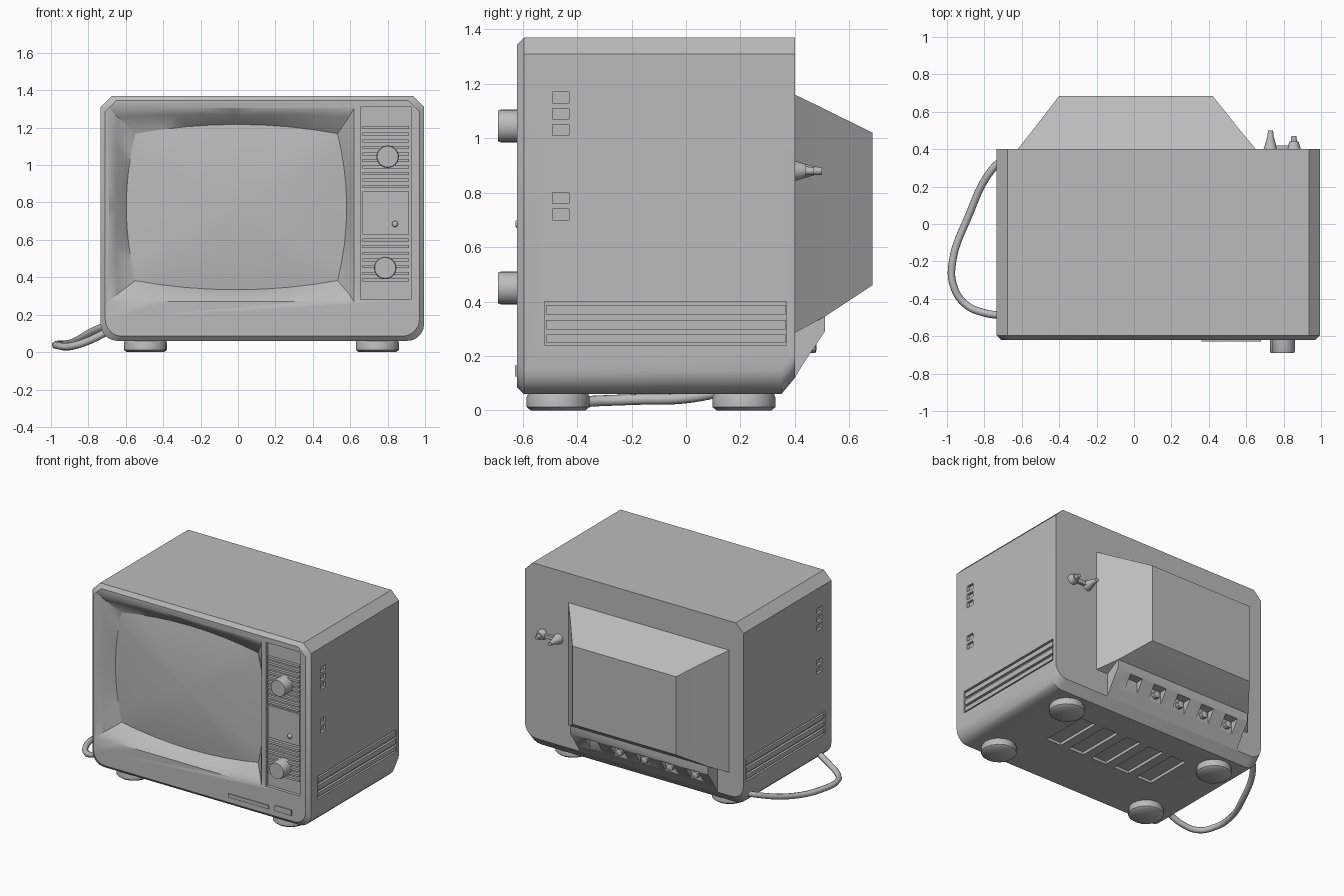
import bpy, bmesh, math
from mathutils import Vector

old = bpy.data.objects.get("Cube")
if old:
    bpy.data.objects.remove(old, do_unlink=True)

grey = bpy.data.materials.new("plain grey")
grey.use_nodes = True
grey.diffuse_color = (0.5, 0.5, 0.5, 1)
grey.node_tree.nodes["Principled BSDF"].inputs["Base Color"].default_value = (0.5, 0.5, 0.5, 1)


def finish(name, bm, angle=35):
    bmesh.ops.recalc_face_normals(bm, faces=bm.faces)
    mesh = bpy.data.meshes.new(name)
    bm.to_mesh(mesh)
    bm.free()
    ob = bpy.data.objects.new(name, mesh)
    bpy.context.collection.objects.link(ob)
    mesh.materials.append(grey)
    smooth(ob, angle)
    return ob


def smooth(ob, angle=35):
    bpy.ops.object.select_all(action='DESELECT')
    ob.select_set(True)
    bpy.context.view_layer.objects.active = ob
    bpy.ops.object.shade_smooth_by_angle(angle=math.radians(angle))


def loft(name, rings, angle=35):
    """Skin a list of equal-length point rings and cap both ends."""
    bm = bmesh.new()
    rows = [[bm.verts.new(p) for p in ring] for ring in rings]
    n = len(rows[0])
    for a, b in zip(rows, rows[1:]):
        for i in range(n):
            j = (i + 1) % n
            bm.faces.new((a[i], a[j], b[j], b[i]))
    bm.faces.new(rows[0])
    bm.faces.new(rows[-1])
    return finish(name, bm, angle)


def box(name, x, y, z):
    ring = lambda h: [(x[0], y[0], h), (x[1], y[0], h), (x[1], y[1], h), (x[0], y[1], h)]
    return loft(name, [ring(z[0]), ring(z[1])])


def lathe(name, centre, axis, profile, sides=24, angle=35):
    """Round part from (radius, distance along axis) pairs."""
    q = Vector(axis).to_track_quat('Z', 'Y')
    turn = [math.tau * i / sides for i in range(sides)]
    return loft(name, [[Vector(centre) + q @ Vector((r * math.cos(t), r * math.sin(t), h))
                        for t in turn] for r, h in profile], angle)


def cut(target, cutters):
    for c in cutters:
        c.hide_render = True
        m = target.modifiers.new("cut", 'BOOLEAN')
        m.operation, m.solver, m.object = 'DIFFERENCE', 'EXACT', c
        bpy.context.view_layer.objects.active = target
        bpy.ops.object.modifier_apply(modifier=m.name)
        bpy.data.objects.remove(c, do_unlink=True)
    smooth(target)


def case_ring(y, inset=0, lift=0):
    """Cabinet outline: chamfered top corners, rounded bottom corners."""
    x0, x1, z0, z1 = -0.735 + inset, 0.995 - inset, 0.06 + inset + lift, 1.37 - inset
    r, c = 0.09, 0.06
    arc = [(r * (1 - math.cos(a)), r * (1 - math.sin(a))) for a in (math.radians(18 * i) for i in range(6))]
    left = [(x0 + u, y, z0 + v) for u, v in arc]
    right = [(x1 - u, y, z0 + v) for u, v in reversed(arc)]
    top = [(x1, y, z1 - c), (x1 - c, y, z1), (x0 + c, y, z1), (x0, y, z1 - c)]
    return left + right + top


def barrel(y, x0, x1, z0, z1, bulge, n=8):
    """Rectangle with bowed sides."""
    cs = [(x0, z0), (x1, z0), (x1, z1), (x0, z1)]
    pts = []
    for k in range(4):
        (ax, az), (bx, bz) = cs[k], cs[(k + 1) % 4]
        for i in range(n):
            t = i / n
            b = bulge * 4 * t * (1 - t)
            pts.append((ax + (bx - ax) * t + (0, b, 0, -b)[k], y, az + (bz - az) * t + (-b, 0, b, 0)[k]))
    return pts


# Cabinet
cabinet = loft("cabinet", [case_ring(-0.62, 0.025), case_ring(-0.595), case_ring(0.35), case_ring(0.40, 0, 0.06)])

# Openings for the screen, control panel, side trim, side vents and underside
cutters = [loft("screen_cutter", [barrel(-0.66, -0.72, 0.64, 0.25, 1.33, 0.0),
                                  barrel(-0.62, -0.69, 0.62, 0.27, 1.305, 0.0),
                                  barrel(-0.595, -0.645, 0.595, 0.31, 1.26, 0.01),
                                  barrel(-0.53, -0.545, 0.53, 0.385, 1.165, 0.05)]),
           box("panel_cutter", (0.655, 0.925), (-0.7, -0.597), (0.28, 1.31))]
for s in (-1, 1):
    side = 0.13 + 0.865 * s
    span = (side - 0.018, side + 0.018)
    cutters.append(box("trim_cutter", span, (-0.52, 0.37), (0.24, 0.4)))
    for z in (1.15, 1.09, 1.03, 0.78, 0.72):
        cutters.append(box("vent_cutter", span, (-0.49, -0.43), (z - 0.02, z + 0.02)))
for i in range(5):
    x = -0.25 + 0.19 * i
    cutters.append(box("underside_cutter", (x - 0.06, x + 0.06), (-0.2, 0.15), (0.0, 0.08)))
cut(cabinet, cutters)

# Bulging screen glass
glass = []
for i in range(9):
    s = 1 - i / 8.2
    y = -0.532 - 0.035 * (1 - s * s)
    glass.append([(-0.007 + (x + 0.007) * s, y, 0.775 + (z - 0.775) * s)
                  for x, _, z in barrel(0, -0.55, 0.535, 0.38, 1.17, 0.052)])
loft("screen_glass", [[(x, -0.5, z) for x, _, z in glass[0]]] + glass)

# Control panel: ribs, middle plate, knobs and button
for low, high in ((0.885, 1.20), (0.385, 0.6)):
    count = round((high - low) / 0.031)
    for i in range(count):
        z = low + (high - low) * i / (count - 1)
        box("panel_rib", (0.665, 0.915), (-0.617, -0.59), (z - 0.008, z + 0.008))
box("panel_plate", (0.665, 0.915), (-0.61, -0.59), (0.63, 0.86))
for x, z in ((0.8, 1.045), (0.787, 0.45)):
    lathe("knob", (x, -0.59, z), (0, -1, 0), [(0.06, 0), (0.06, 0.09), (0.056, 0.1)], 24, 60)
lathe("small_button", (0.84, -0.6, 0.685), (0, -1, 0), [(0.017, 0), (0.017, 0.02), (0.01, 0.027)], 12, 60)

# Front trim strip and blank badge
box("front_strip", (0.36, 0.68), (-0.628, -0.61), (0.125, 0.15))
box("badge", (0.73, 0.86), (-0.628, -0.61), (0.125, 0.165))

# Side trim bars and vent slats
for s in (-1, 1):
    side = 0.13 + 0.865 * s
    for z, h in ((0.37, 0.017), (0.315, 0.018), (0.265, 0.015)):
        box("side_trim_bar", sorted((side - 0.03 * s, side - 0.002 * s)), (-0.515, 0.365), (z - h, z + h))

# Tapering rear housing
def rear_ring(y, x0, x1, z0, z1):
    return [(x0, y, z0), (x1, y, z0), (x1, y, z1), (x0, y, z1)]

loft("rear_housing", [rear_ring(0.39, -0.63, 0.66, 0.28, 1.165), rear_ring(0.51, -0.535, 0.56, 0.345, 1.107),
                      rear_ring(0.685, -0.4, 0.42, 0.46, 1.02)])

# Socket shelf below the rear housing
shelf = [(0.38, 0.12), (0.40, 0.12), (0.43, 0.17), (0.51, 0.29), (0.51, 0.36), (0.38, 0.40)]
rear_shelf = loft("socket_shelf", [[(x, y, z) for y, z in shelf] for x in (-0.53, 0.56)])
cut(rear_shelf, [box("socket_cutter", (x - 0.05, x + 0.05), (0.445, 0.6), (0.19, 0.28))
                 for x in (-0.4, -0.2, 0.0, 0.2, 0.4)])
for x in (-0.4, -0.2, 0.0, 0.2):
    lathe("socket", (x, 0.43, 0.235), (0, 1, 0), [(0.025, 0), (0.025, 0.045), (0.012, 0.05)], 10)

# Aerial terminals
for x, tip in ((0.73, 0.1), (0.855, 0.07)):
    lathe("aerial_terminal", (x, 0.39, 0.88), (0, 1, 0),
          [(0.04, 0), (0.034, 0.02), (0.025, 0.05), (0.016, tip - 0.02), (0.014, tip + 0.01)], 12, 60)
box("terminal_bridge", (0.73, 0.855), (0.39, 0.42), (0.867, 0.893))

# Feet
for x in (-0.495, 0.745):
    for y in (-0.47, 0.213):
        lathe("foot", (x, y, 0), (0, 0, 1), [(0.1, 0), (0.115, 0.012), (0.115, 0.05), (0.105, 0.075)], 16, 50)

# Power cord loop
path = [(-0.68, 0.36, 0.15), (-0.76, 0.29, 0.12), (-0.89, 0.03, 0.05), (-0.97, -0.2, 0.04),
        (-0.965, -0.33, 0.035), (-0.9, -0.43, 0.03), (-0.8, -0.475, 0.06), (-0.68, -0.49, 0.12)]
curve = bpy.data.curves.new("power_cord", 'CURVE')
curve.dimensions = '3D'
curve.bevel_depth = 0.02
curve.bevel_resolution = 2
curve.use_fill_caps = True
spline = curve.splines.new('BEZIER')
spline.bezier_points.add(len(path) - 1)
for p, co in zip(spline.bezier_points, path):
    p.co = co
    p.handle_left_type = p.handle_right_type = 'AUTO'
cord = bpy.data.objects.new("power_cord", curve)
bpy.context.collection.objects.link(cord)
curve.materials.append(grey)
